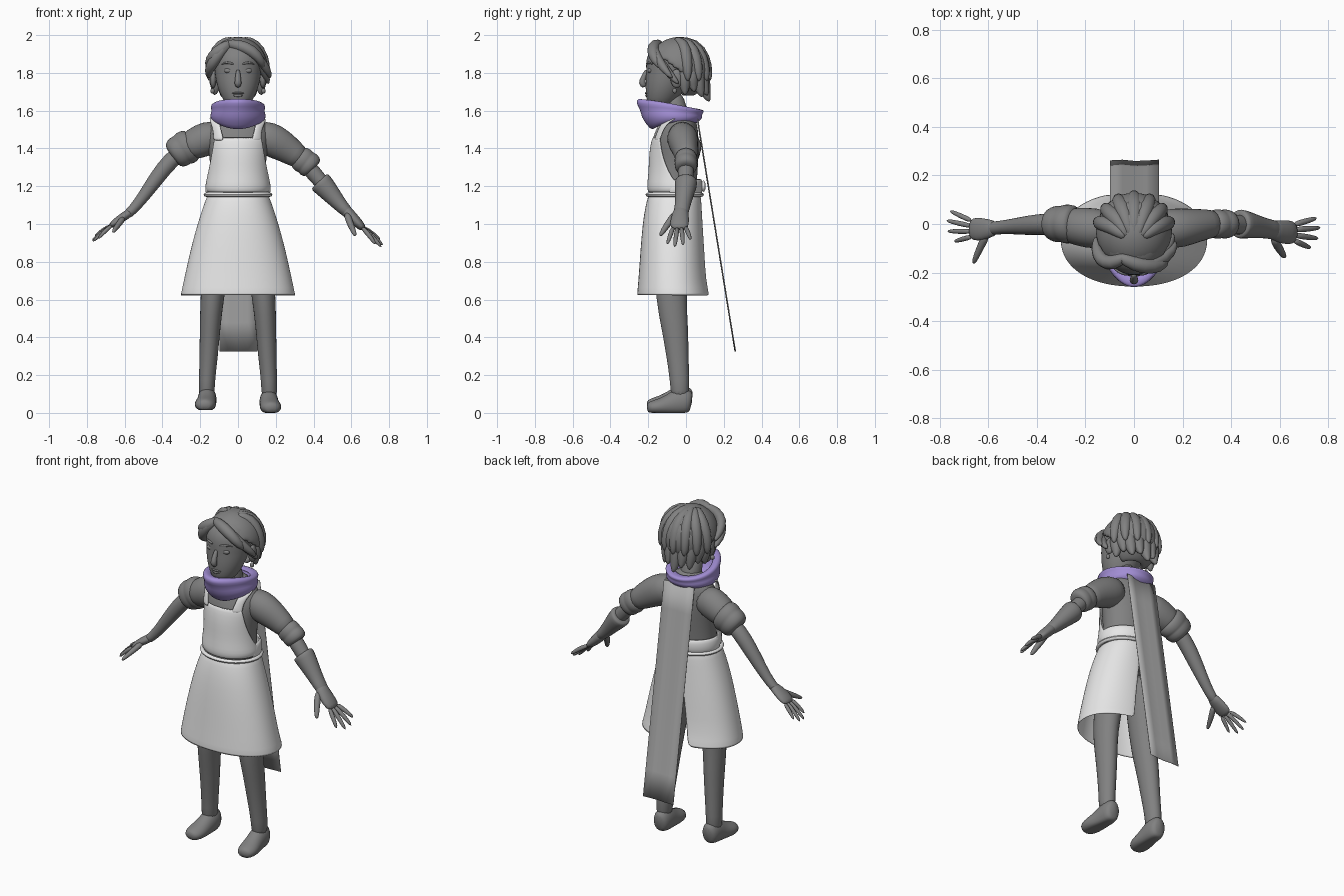
import bpy, bmesh, math
from mathutils import Vector

def material(name, rgb):
    m = bpy.data.materials.new(name)
    m.diffuse_color = (*rgb, 1)
    return m

GREY = material("body grey", (0.22, 0.22, 0.22))
WHITE = material("apron white", (0.8, 0.8, 0.8))
CLOTH = material("cape grey", (0.42, 0.42, 0.42))
PURPLE = material("scarf purple", (0.36, 0.27, 0.66))

def finish(name, bm, mat, thick=0, sub=1):
    me = bpy.data.meshes.new(name)
    bm.to_mesh(me)
    bm.free()
    me.materials.append(mat)
    for p in me.polygons:
        p.use_smooth = True
    ob = bpy.data.objects.new(name, me)
    bpy.context.collection.objects.link(ob)
    if thick:
        m = ob.modifiers.new("thickness", 'SOLIDIFY')
        m.thickness = thick
    if sub:
        ob.modifiers.new("smooth", 'SUBSURF').levels = sub
        ob.modifiers["smooth"].render_levels = sub
    return ob

def skin(name, rows, mat, closed=True, caps=True, thick=0, sub=1):
    """Join rows of points into a surface."""
    bm = bmesh.new()
    vs = [[bm.verts.new(p) for p in r] for r in rows]
    n = len(rows[0])
    for a, b in zip(vs, vs[1:]):
        for j in range(n if closed else n - 1):
            k = (j + 1) % n
            bm.faces.new((a[j], a[k], b[k], b[j]))
    if closed and caps:
        bm.faces.new(vs[0][::-1])
        bm.faces.new(vs[-1])
        bmesh.ops.recalc_face_normals(bm, faces=bm.faces)
    return finish(name, bm, mat, thick, sub)

def arc(z, cy, rx, ry, a0=-180, a1=180, n=24, power=2, cx=0):
    """Horizontal arc; angle 0 faces the front."""
    full = a1 - a0 >= 360
    pts = []
    for i in range(n):
        a = math.radians(a0 + (a1 - a0) * i / (n if full else n - 1))
        s, c = math.sin(a), math.cos(a)
        f = (abs(s) ** power + abs(c) ** power) ** (-1 / power)
        pts.append((cx + rx * s * f, cy - ry * c * f, z))
    return pts

def loft(name, rings, mat, **kw):
    return skin(name, [arc(*r) for r in rings], mat, **kw)

def tube(name, pts, mat, ref=(0, 1, 0), n=12, sub=1, floor=None):
    """Rings (x, y, z, radius along ref, other radius) square to the path."""
    P = [Vector(p[:3]) for p in pts]
    rows = []
    for i, p in enumerate(pts):
        t = (P[min(i + 1, len(P) - 1)] - P[max(i - 1, 0)]).normalized()
        u = Vector(ref)
        u = (u - t * u.dot(t)).normalized()
        w = t.cross(u)
        ring = []
        for k in range(n):
            a = 2 * math.pi * k / n
            v = P[i] + u * p[3] * math.cos(a) + w * p[-1] * math.sin(a)
            if floor is not None:
                v.z = max(v.z, floor)
            ring.append(v)
        rows.append(ring)
    return skin(name, rows, mat, sub=sub)

def blob(name, loc, size, mat):
    bm = bmesh.new()
    bmesh.ops.create_uvsphere(bm, u_segments=14, v_segments=9, radius=1)
    for v in bm.verts:
        v.co = Vector(loc) + Vector([v.co[i] * size[i] for i in range(3)])
    return finish(name, bm, mat, sub=0)

# torso, neck and head
loft("torso", [(1.0, -.06, .14, .11), (1.15, -.06, .15, .115), (1.25, -.055, .145, .115),
               (1.35, -.055, .15, .122), (1.45, -.05, .17, .118), (1.52, -.035, .165, .098),
               (1.57, -.03, .11, .075), (1.61, -.03, .06, .06)], GREY)
tube("neck", [(0, -.03, 1.5, .065), (0, -.05, 1.6, .06), (0, -.08, 1.7, .06)], GREY, ref=(1, 0, 0))
loft("head", [(1.615, -.14, .04, .045), (1.64, -.132, .07, .075), (1.70, -.115, .102, .1),
              (1.76, -.1, .118, .115), (1.81, -.085, .124, .125), (1.87, -.075, .132, .14),
              (1.93, -.06, .12, .13), (1.975, -.05, .06, .07)], GREY)

# facial features
tube("nose", [(0, -.205, 1.82, .012), (0, -.222, 1.78, .015), (0, -.238, 1.745, .022),
              (0, -.215, 1.725, .016)], GREY, ref=(1, 0, 0), n=8)
blob("upper_lip", (0, -.205, 1.693), (.032, .013, .007), GREY)
blob("lower_lip", (0, -.203, 1.68), (.026, .013, .008), GREY)
for s in (-1, 1):
    blob("eye", (s * .05, -.19, 1.812), (.025, .014, .014), GREY)
    tube("eyebrow", [(s * .02, -.208, 1.845, .007), (s * .055, -.204, 1.858, .008),
                     (s * .09, -.175, 1.845, .004)], GREY, n=6)
    blob("ear", (s * .132, -.05, 1.77), (.018, .032, .05), GREY)
    blob("earring", (s * .135, -.06, 1.705), (.012, .012, .014), GREY)

# hair cap with a hairline rising toward the front
bm = bmesh.new()
bmesh.ops.create_uvsphere(bm, u_segments=32, v_segments=22, radius=1)
for v in bm.verts:
    v.co = Vector((v.co.x * .158, v.co.y * .168 - .038, v.co.z * .165 + 1.825))
gone = []
for f in bm.faces:
    c = f.calc_center_median()
    if c.y < -.02 and c.z < 1.79 + (-.02 - c.y) * .75 or c.z < 1.68:
        gone.append(f)
bmesh.ops.delete(bm, geom=gone, context='FACES')
finish("hair_cap", bm, GREY, thick=.025)

# fringe locks sweeping from the parting
for x, z, r in ((.13, 1.86, .034), (.165, 1.81, .03), (.155, 1.78, .024)):
    y = -.165 + (1.86 - z) * 1.1
    tube("fringe_lock", [(-.07, -.13, 1.955, .02), (0, -.165, 1.95, r), (.075, -.18, 1.92, r),
                         (x, y, z, .024), (x + .005, y + .04, z - .04, .006)], GREY, n=10)
for z in (1.83, 1.87):
    tube("side_lock", [(-.03, -.13, 1.965, .02), (-.085, -.165, 1.93, .034),
                       (-.135, -.155, z + .02, .032), (-.158, -.1, z - .02, .025),
                       (-.155, -.05, z - .06, .008)], GREY, n=10)
# crown locks
for i in range(7):
    a = math.radians(-75 + 25 * i)
    s, c = math.sin(a), math.cos(a)
    tube("crown_lock", [(s * .03, -.06, 1.98, .018), (s * .09, -.03 + c * .08, 1.955, .035),
                        (s * .14, -.03 + c * .13, 1.88, .035), (s * .155, -.03 + c * .15, 1.79, .025),
                        (s * .155, -.03 + c * .155, 1.755, .006)], GREY, n=10)
# nape locks with uneven tips
for i in range(9):
    a = math.radians(-84 + 21 * i)
    s, c = math.sin(a), math.cos(a)
    low = 1.645 + .035 * abs(s) + .02 * (i % 2)
    tube("nape_lock", [(s * .12, -.02 + c * .1, 1.86, .03), (s * .125, -.02 + c * .115, 1.77, .036),
                       (s * .115, -.02 + c * .12, low + .05, .033),
                       (s * .125, -.02 + c * .145, low, .007)], GREY, n=10)

# scarf: folded band, deeper and pointed at the front
rows = []
for f, rx, ry in ((.9, .10, .10), (1, .135, .15), (.82, .148, .165), (.62, .138, .148),
                  (.42, .15, .155), (.15, .142, .135), (0, .12, .115), (.1, .09, .09)):
    ring = []
    for i in range(32):
        a = 2 * math.pi * i / 32
        s, c = math.sin(a), math.cos(a)
        front = max(c, 0) ** 2
        bottom = 1.53 - .035 * front
        top = 1.64 + .03 * c
        ring.append((rx * s, -.065 - (ry + .045 * front * f) * c, bottom + (top - bottom) * f))
    rows.append(ring)
skin("scarf", rows[::-1], PURPLE, caps=False, thick=.006)

# cape hanging from the scarf
skin("cape", [[(-.098 + .2 * j / 4, .262 - .2 * i / 8 + .003 * math.sin(j * 2), .325 + 1.23 * i / 8)
               for j in range(4, -1, -1)] for i in range(9)], CLOTH, closed=False, thick=.003, sub=0)

# apron skirt, open at the back
skin("apron_skirt", [arc(z, cy, rx, ry, -180 + g, 180 - g, 40, 2.2) for z, cy, rx, ry, g in (
    (.62, -.063, .305, .197, 18), (.7, -.07, .287, .182, 16), (.85, -.07, .255, .172, 13),
    (1.0, -.07, .215, .16, 9), (1.09, -.066, .185, .15, 6), (1.15, -.06, .163, .14, 4))],
     WHITE, closed=False, thick=.005)
# apron bib, wrapping the chest
skin("apron_bib", [arc(z, cy, rx, ry, -a, a, 21) for z, cy, rx, ry, a in (
    (1.165, -.06, .165, .14, 115), (1.19, -.06, .176, .147, 108), (1.22, -.06, .172, .145, 92),
    (1.28, -.058, .165, .14, 75), (1.36, -.056, .165, .14, 60), (1.42, -.052, .172, .136, 51),
    (1.46, -.05, .178, .128, 45))], WHITE, closed=False, thick=.01)
for s in (-1, 1):
    skin("apron_strap", [[(s * x0, y0, z), (s * (x0 + x1) / 2, (y0 + y1) / 2 - .006, z), (s * x1, y1, z)]
         for z, x0, y0, x1, y1 in ((1.44, .07, -.173, .131, -.14), (1.47, .08, -.163, .127, -.134),
                                   (1.51, .09, -.148, .133, -.117), (1.545, .095, -.125, .15, -.09),
                                   (1.565, .1, -.07, .15, -.05))], WHITE, closed=False, thick=.01)
# waistband and tie cord
skin("waistband", [arc(z, -.055, rx, ry, 75, 285, 24) for z, rx, ry in (
    (1.155, .168, .135), (1.18, .175, .144), (1.22, .172, .144), (1.24, .163, .136))],
     WHITE, closed=False, thick=.012)
skin("tie_cord", [arc(1.155 + .012 * math.sin(a), -.06, .172 + .012 * math.cos(a), .144 + .012 * math.cos(a))
                  for a in [i * math.pi / 4 for i in range(9)]], WHITE, caps=False)
blob("tie_knot", (0, .092, 1.2), (.035, .012, .03), WHITE)

# legs and shoes
for s, base in ((-1, .014), (1, 0)):
    tube("leg", [(s * .085, -.06, 1.05, .085, .1), (s * .115, -.075, .8, .075, .092),
                 (s * .138, -.08, .6, .063, .083), (s * .148, -.058, .45, .056, .072),
                 (s * .155, -.045, .3, .05, .06), (s * .165, -.033, .17, .043, .052),
                 (s * .167, -.03, .06, .045, .052)], GREY, ref=(1, 0, 0), n=14)
    tube("shoe", [(s * (.163 + k), y, z + base, rx, rz) for k, y, z, rx, rz in (
        (0, .032, .055, .03, .05), (0, .01, .06, .05, .07), (0, -.04, .058, .052, .075),
        (.004, -.09, .04, .052, .058), (.01, -.14, .032, .06, .045),
        (.014, -.185, .028, .052, .035), (.016, -.208, .025, .028, .024))],
         GREY, ref=(1, 0, 0), n=14, floor=base)

# sleeves
tube("left_sleeve", [(-.08, -.02, 1.48, .07, .07), (-.16, -.02, 1.455, .088, .095),
                     (-.23, -.01, 1.425, .08, .085), (-.29, -.005, 1.395, .07, .07)], GREY, n=16)
tube("right_sleeve", [(.08, -.02, 1.48, .07, .07), (.16, -.02, 1.455, .088, .095),
                      (.235, -.01, 1.415, .075, .085), (.3, 0, 1.37, .062, .068),
                      (.34, 0, 1.34, .058, .06)], GREY, n=16)
# rolled cuffs
for name, path in (("left_cuff", ((-.235, 1.425, .075), (-.25, 1.417, .092), (-.285, 1.4, .095),
                                  (-.295, 1.393, .085), (-.31, 1.385, .09), (-.34, 1.362, .08), (-.35, 1.355, .05))),
                   ("right_cuff", ((.315, 1.36, .055), (.325, 1.352, .068), (.35, 1.333, .072),
                                   (.36, 1.326, .065), (.37, 1.318, .072), (.395, 1.298, .066), (.4, 1.292, .045)))):
    tube(name, [(x, 0, z, r * .88, r) for x, z, r in path], GREY, n=16)

# forearms and glove
tube("left_forearm", [(-.28, 0, 1.4, .045), (-.36, 0, 1.335, .046), (-.43, -.005, 1.245, .043),
                      (-.5, -.01, 1.145, .033), (-.56, -.015, 1.07, .027), (-.6, -.02, 1.04, .032, .025)], GREY)
tube("right_forearm", [(.34, 0, 1.34, .045), (.4, 0, 1.27, .044), (.46, -.005, 1.2, .04),
                       (.52, -.01, 1.13, .032)], GREY)
tube("glove_cuff", [(.43, 0, 1.228, .045), (.432, 0, 1.226, .062), (.445, 0, 1.212, .063),
                    (.5, -.01, 1.15, .05), (.555, -.02, 1.085, .04, .036), (.6, -.03, 1.045, .045, .03)], GREY)

# hands: palm, fingers, thumb
def hand(name, palm, knuckle, tips, thumb, r):
    tube(name + "_palm", palm, GREY)
    for i, tip in enumerate(tips):
        a = Vector((knuckle[0], knuckle[1] + .021 * (1.5 - i), knuckle[2]))
        b = Vector(tip)
        m = a.lerp(b, .55) + Vector((0, 0, .006))
        tube(name + "_finger", [(*a, r), (*m, r), (*b, r * .6)], GREY, n=8)
    tube(name + "_thumb", thumb, GREY, ref=(1, 0, 0), n=8)

hand("left", [(-.56, -.015, 1.07, .028, .025), (-.6, -.02, 1.042, .042, .024),
              (-.645, -.022, 1.012, .052, .022), (-.68, -.02, .985, .042, .014)], (-.665, -.02, .995),
     ((-.76, .055, .935), (-.775, .015, .91), (-.77, -.03, .905), (-.742, -.072, .92)),
     [(-.605, -.04, 1.035, .02), (-.63, -.09, 1.0, .017), (-.65, -.135, .975, .014),
      (-.662, -.165, .955, .008)], .012)
hand("right", [(.555, -.02, 1.09, .036, .034), (.59, -.03, 1.05, .046, .032),
               (.635, -.035, 1.005, .054, .028), (.67, -.035, .97, .044, .018)], (.655, -.035, .985),
     ((.755, .025, .915), (.77, -.015, .885), (.762, -.06, .875), (.73, -.1, .89)),
     [(.575, -.05, 1.06, .022), (.59, -.09, 1.01, .02), (.61, -.12, .965, .016),
      (.622, -.138, .935, .01)], .014)
